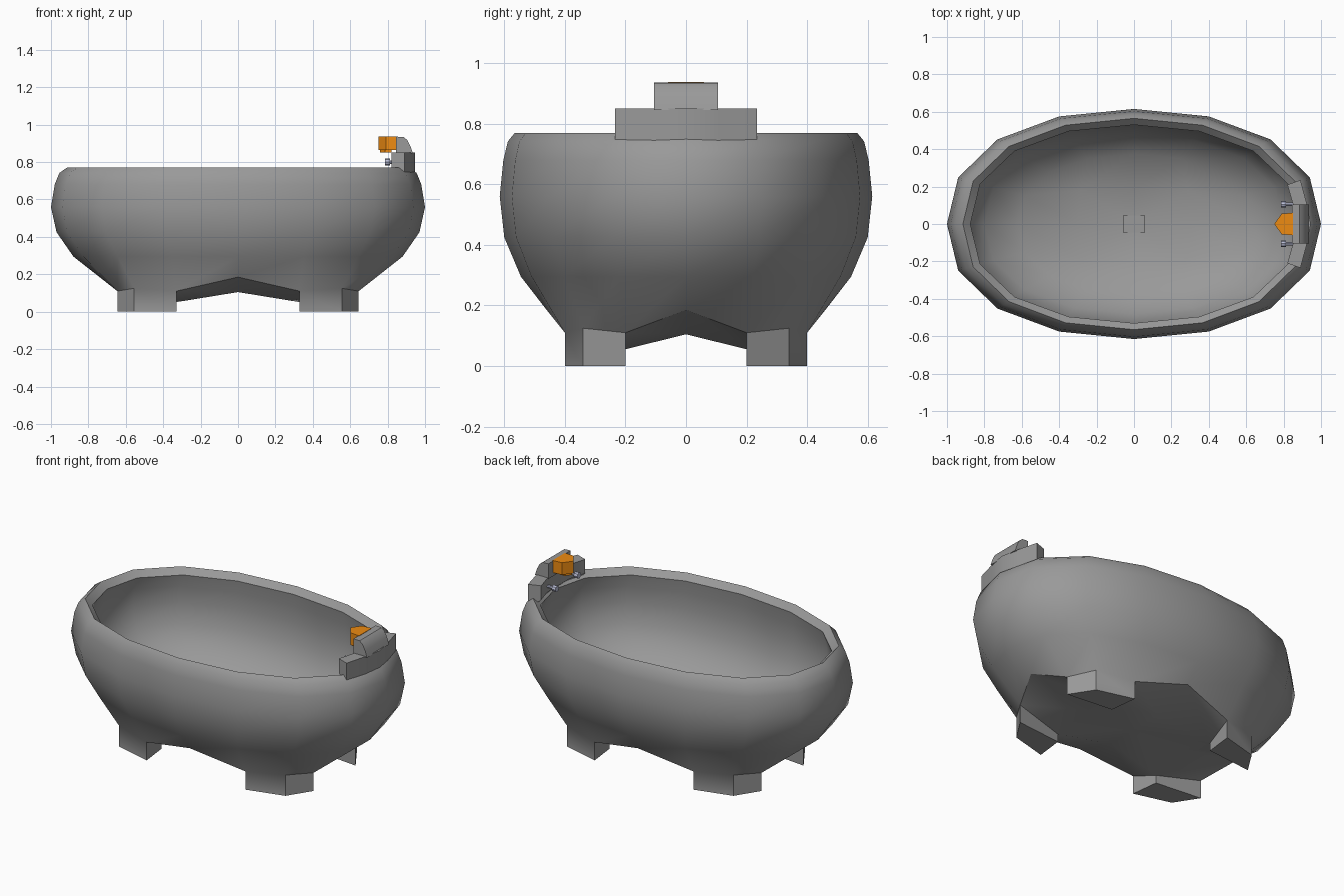
import bpy, bmesh, math

if "Cube" in bpy.data.objects:
    bpy.data.objects.remove(bpy.data.objects["Cube"])

GREY = (.32, .32, .32, 1)
ORANGE = (.85, .26, .006, 1)
STEEL = (.5, .52, .68, 1)


def finish(bm, name, color=GREY, angle=None):
    bmesh.ops.recalc_face_normals(bm, faces=bm.faces)
    mesh = bpy.data.meshes.new(name)
    bm.to_mesh(mesh)
    bm.free()
    ob = bpy.data.objects.new(name, mesh)
    bpy.context.scene.collection.objects.link(ob)
    mat = bpy.data.materials.new(name + "_material")
    mat.diffuse_color = color
    mat.use_nodes = True
    mat.node_tree.nodes["Principled BSDF"].inputs["Base Color"].default_value = mat.diffuse_color
    mesh.materials.append(mat)
    if angle:
        bpy.ops.object.select_all(action='DESELECT')
        ob.select_set(True)
        bpy.context.view_layer.objects.active = ob
        bpy.ops.object.shade_smooth_by_angle(angle=math.radians(angle))
    return ob


def prism(name, loop_a, loop_b, color=GREY, angle=None):
    """Solid between two matching closed loops of 3D points."""
    bm = bmesh.new()
    a = [bm.verts.new(p) for p in loop_a]
    b = [bm.verts.new(p) for p in loop_b]
    bm.faces.new(a)
    bm.faces.new(b)
    for i in range(len(a)):
        j = (i + 1) % len(a)
        bm.faces.new((a[i], a[j], b[j], b[i]))
    return finish(bm, name, color, angle)


def mirrored(quarter):
    """Expand five points of one quarter into a 16-point ring."""
    out = []
    for i in range(16):
        j = i % 8
        x, y, z = quarter[j if j <= 4 else 8 - j]
        out.append((x if i <= 4 or i >= 12 else -x, y if i <= 8 else -y, z))
    return out


# Tub shell
UNIT = [(1, 0), (.94, .405), (.73, .735), (.40, .935), (0, 1)]
BASE = [(.735, 0, .185), (.645, .2, .11), (.555, .34, .125), (.33, .4, .11), (0, .46, .185)]
OUTER = [(.88, .545, .295), (.97, .60, .425), (1, .615, .56), (.98, .603, .68),
         (.955, .588, .742), (.915, .565, .77)]
INNER = [(.875, .53, .735), (.90, .54, .66), (.91, .545, .56),
         (.885, .53, .44), (.80, .48, .325), (.62, .375, .225)]


def oval(rx, ry, z):
    return mirrored([(c * rx, s * ry, z) for c, s in UNIT])


rings = [mirrored(BASE)] + [oval(*r) for r in OUTER + INNER]

bm = bmesh.new()
rv = [[bm.verts.new(p) for p in r] for r in rings]
for lo, hi in zip(rv, rv[1:]):
    for i in range(16):
        j = (i + 1) % 16
        bm.faces.new((lo[i], lo[j], hi[j], hi[i]))


def close_bottom(ring, dx, dy, dz, nx, ny, nz, oz, feet):
    """Bottom panel, with four corner patches that may extrude into feet."""
    signs = [(1, 1), (-1, 1), (-1, -1), (1, -1)]
    d = [bm.verts.new((sx * dx, sy * dy, dz)) for sx, sy in signs]
    n = [bm.verts.new(p) for p in ((nx, 0, nz), (0, ny, nz), (-nx, 0, nz), (0, -ny, nz))]
    o = bm.verts.new((0, 0, oz))
    for q in range(4):
        m0, c, b, a, m1 = [ring[(4 * q + k) % 16] for k in range(5)]
        n1 = n[(q + 1) % 4]
        bm.faces.new((m0, c, d[q], n[q]))
        bm.faces.new((a, m1, n1, d[q]))
        bm.faces.new((n[q], d[q], o))
        bm.faces.new((d[q], n1, o))
        top = [c, b, a, d[q]]
        if feet:
            low = [bm.verts.new((v.co.x, v.co.y, 0)) for v in top]
            for i in range(4):
                j = (i + 1) % 4
                bm.faces.new((top[i], top[j], low[j], low[i]))
            bm.faces.new(low)
        else:
            bm.faces.new(top)


close_bottom(rv[0], .35, .23, .048, .33, .2, .105, .105, True)
close_bottom(rv[-1], .29, .18, .165, .30, .19, .17, .14, False)
finish(bm, "bathtub", angle=35)

# Drain plate
plan = [(-.06, -.045), (.06, -.045), (.06, .045), (-.06, .045)]
prism("drain", [(x, y, .13) for x, y in plan], [(x, y, .155) for x, y in plan])

# Bent tap block, its outer side sunk into the tub wall
half = [(.89, .235, .70), (.82, .21, .765), (.85, .105, .765)]
plan = [(.945, 0, .70), (.925, .105, .70)] + half
plan += [(x, -y, z) for x, y, z in reversed(plan[1:])]
prism("tap_block", plan, [(x, y, .85) for x, y, z in plan], angle=35)

# Curved tap body
side = [(.845, .845), (.935, .845), (.922, .885), (.905, .918), (.885, .934), (.845, .936)]
prism("tap_body", [(x, -.105, z) for x, z in side], [(x, .105, z) for x, z in side], angle=35)

# Orange pointed spout with a small outlet
plan = [(.85, -.06), (.79, -.055), (.75, 0), (.79, .055), (.85, .06)]
prism("spout", [(x, y, .865) for x, y in plan], [(x, y, .938) for x, y in plan], ORANGE)
plan = [(.76, 0), (.785, -.035), (.82, -.035), (.82, .035), (.785, .035)]
prism("spout_outlet", [(x, y, .852) for x, y in plan], [(x, y, .87) for x, y in plan], ORANGE)

# Tap knobs on short stems
for label, s in (("left", -1), ("right", 1)):
    for part, r, x0, x1 in (("knob", .018, .787, .812), ("stem", .009, .80, .86)):
        ring = [(s * .105 + r * math.cos(k * math.pi / 4), .8 + r * math.sin(k * math.pi / 4))
                for k in range(8)]
        prism(f"{label}_tap_{part}", [(x0, y, z) for y, z in ring],
              [(x1, y, z) for y, z in ring], STEEL)
